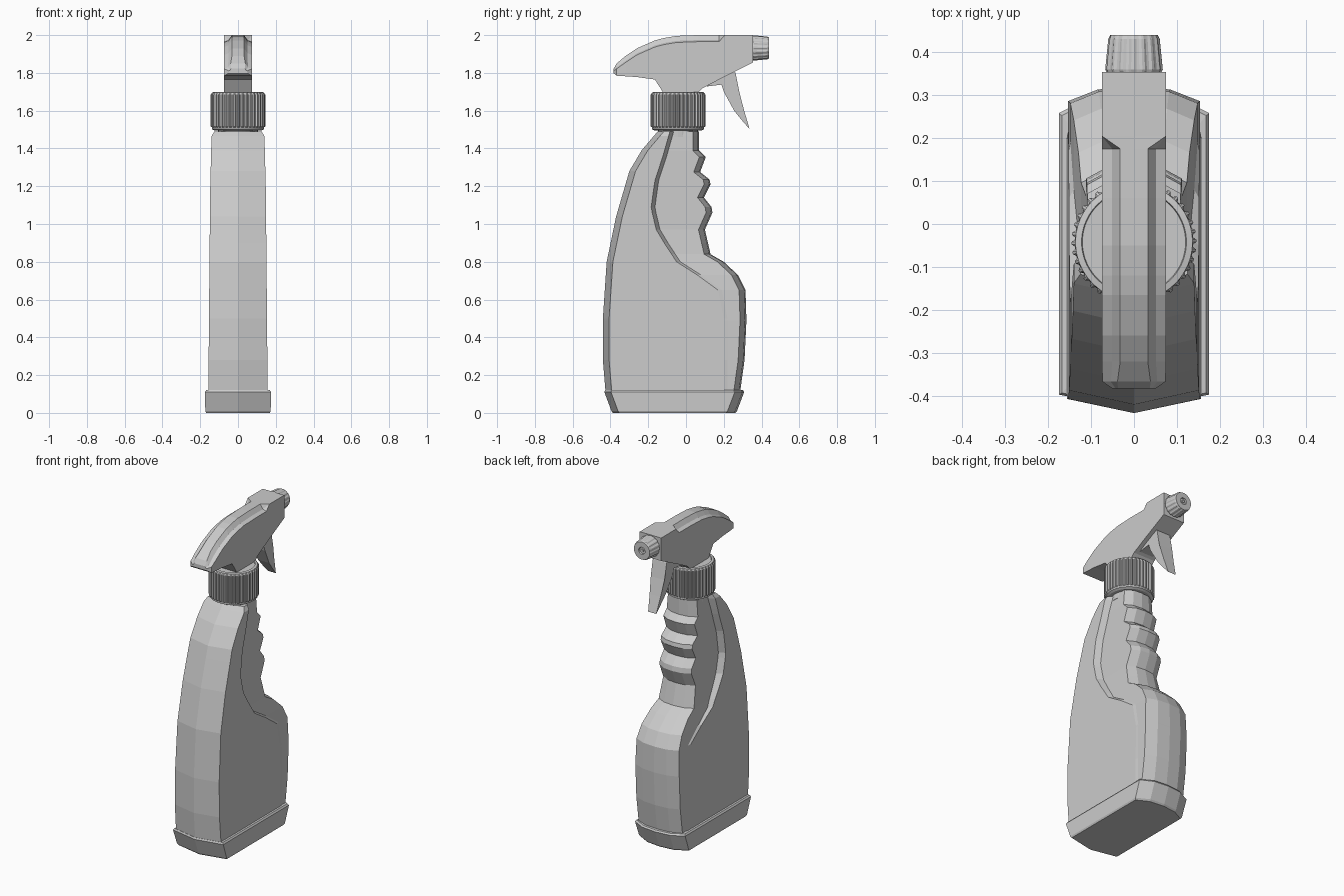
import bpy, bmesh, math
from mathutils import Vector


def loft(name, rings):
    """Skin a list of equal-length closed rings and cap both ends."""
    bm = bmesh.new()
    loops = [[bm.verts.new(p) for p in r] for r in rings]
    n = len(rings[0])
    for a, b in zip(loops, loops[1:]):
        for i in range(n):
            j = (i + 1) % n
            bm.faces.new((a[i], a[j], b[j], b[i]))
    bm.faces.new(loops[0])
    bm.faces.new(loops[-1])
    bmesh.ops.remove_doubles(bm, verts=bm.verts, dist=0.0005)
    bmesh.ops.recalc_face_normals(bm, faces=bm.faces)
    me = bpy.data.meshes.new(name)
    bm.to_mesh(me)
    bm.free()
    ob = bpy.data.objects.new(name, me)
    bpy.context.collection.objects.link(ob)
    return ob


def mirror(half):
    """Complete a half ring (x >= 0) across x = 0."""
    return half + [(-x, y, z) for x, y, z in reversed(half) if x > 1e-6]


def lerp(table, z):
    """Piecewise linear lookup in (z, value) pairs."""
    if z <= table[0][0]:
        return table[0][1]
    for (z0, v0), (z1, v1) in zip(table, table[1:]):
        if z <= z1:
            return v0 + (v1 - v0) * (z - z0) / (z1 - z0)
    return table[-1][1]


def turned(name, profile, sides, place, ribs=()):
    """Ring stack of (radius, height); ring indices in ribs are grooved."""
    rings = []
    for k, (r, h) in enumerate(profile):
        ring = []
        for i in range(sides):
            rr = r * (0.95 if k in ribs and i % 4 >= 2 else 1)
            a = 2 * math.pi * i / sides
            ring.append(place(rr * math.cos(a), rr * math.sin(a), h))
        rings.append(ring)
    return loft(name, rings)


# Bottle: ridged back, crease beside the narrow finger grip, wavy front
back = [(0.1, -0.425), (0.28, -0.44), (0.5, -0.44), (0.8, -0.42),
        (1.04, -0.37), (1.28, -0.30), (1.39, -0.235), (1.49, -0.15)]
front = [(0.1, 0.285), (0.28, 0.31), (0.49, 0.32), (0.65, 0.315), (0.73, 0.275),
         (0.80, 0.20), (0.84, 0.13), (0.97, 0.10), (1.06, 0.14), (1.09, 0.135),
         (1.14, 0.095), (1.21, 0.13), (1.235, 0.125), (1.275, 0.075),
         (1.355, 0.105), (1.39, 0.07), (1.49, 0.07)]
width = [(0.1, 0.157), (0.8, 0.151), (1.2, 0.147), (1.465, 0.14), (1.49, 0.125)]
crease = [(0.5, 0.2), (0.65, 0.17), (0.73, 0.06), (0.8, -0.05), (0.96, -0.155),
          (1.085, -0.185), (1.23, -0.165), (1.35, -0.125), (1.49, -0.085)]
grip = [(0.49, 0.153), (0.65, 0.148), (0.73, 0.14), (0.84, 0.123), (0.97, 0.112),
        (1.4, 0.108), (1.49, 0.10)]
levels = sorted({z for z, _ in front} | {z for z, _ in back} | {0.9, 1.465})
rings = []
for z in levels:
    yb, yf, w = lerp(back, z), lerp(front, z), lerp(width, z)
    c, g = lerp(crease, z), min(lerp(grip, z), lerp(width, z))
    rings.append(mirror([(0, yb, z), (w, yb + 0.033, z), (w, c, z),
                         (g, c + 0.02, z), (g, yf - 0.034, z),
                         (g * 0.55, yf - 0.007, z), (0, yf, z)]))
loft("bottle", rings)

# Flared base with a pointed front and back
rings = []
for x, y0, y1, z in [(0.168, -0.388, 0.262, 0), (0.173, -0.395, 0.27, 0.01),
                     (0.175, -0.432, 0.308, 0.11), (0.168, -0.428, 0.302, 0.12),
                     (0.150, -0.41, 0.28, 0.122)]:
    rings.append(mirror([(0, y0, z), (x, y0 + 0.035, z), (x, y1 - 0.05, z),
                         (x * 0.55, y1 - 0.01, z), (0, y1, z)]))
loft("base", rings)

# Neck and ribbed screw cap
CY = -0.042
upright = lambda a, b, h: (a, CY + b, h)
turned("neck", [(0.105, 1.46), (0.105, 1.52)], 32, upright)
turned("screw_cap", [(0.125, 1.495), (0.138, 1.502), (0.138, 1.512), (0.145, 1.516),
                     (0.145, 1.685), (0.136, 1.697), (0.122, 1.70), (0.12, 1.694)],
       160, upright, ribs=(3, 4))

# Spray head: sections along y of (y, top, bottom, half width, chamfer 0-1)
head = [(-0.383, 1.822, 1.798, 0.05, 0.3), (-0.367, 1.85, 1.785, 0.073, 0.8),
        (-0.32, 1.89, 1.782, 0.075, 1), (-0.26, 1.93, 1.778, 0.075, 1),
        (-0.165, 1.972, 1.765, 0.075, 1), (-0.12, 1.984, 1.695, 0.075, 1),
        (-0.05, 1.996, 1.69, 0.075, 1), (0.06, 2.0, 1.69, 0.075, 1),
        (0.09, 2.0, 1.72, 0.075, 1), (0.175, 2.0, 1.765, 0.075, 1),
        (0.205, 2.0, 1.78, 0.075, 0), (0.354, 2.0, 1.855, 0.075, 0)]
rings = []
for y, t, b, w, c in head:
    rings.append(mirror([(0, y, b), (w, y, b), (w, y, t - 0.034 * c - 0.001),
                         (w - 0.024 * c, y, t - 0.026 * c - 0.0005),
                         (w - 0.043 * c, y, t), (0, y, t)]))
loft("spray_head", rings)

# Nozzle: fluted tapering knob with a small orifice
forward = lambda a, b, h: (a, h, 1.932 + b)
turned("nozzle", [(0.06, 0.345), (0.067, 0.36), (0.06, 0.43), (0.055, 0.44),
                  (0.022, 0.44), (0.02, 0.432), (0.009, 0.432), (0.008, 0.438)],
       64, forward, ribs=(1, 2))

# Trigger: side profile extruded across x, narrowing to the tip
trigger = [(0.16, 1.77), (0.245, 1.82), (0.262, 1.80), (0.282, 1.70),
           (0.308, 1.60), (0.337, 1.502), (0.295, 1.55), (0.255, 1.60),
           (0.222, 1.66), (0.20, 1.70), (0.188, 1.738), (0.11, 1.728)]
half = lambda z: 0.028 + 0.02 * min(1, (z - 1.5) / 0.2)
loft("trigger", [[(s * half(z), y, z) for y, z in trigger] for s in (-1, 1)])
